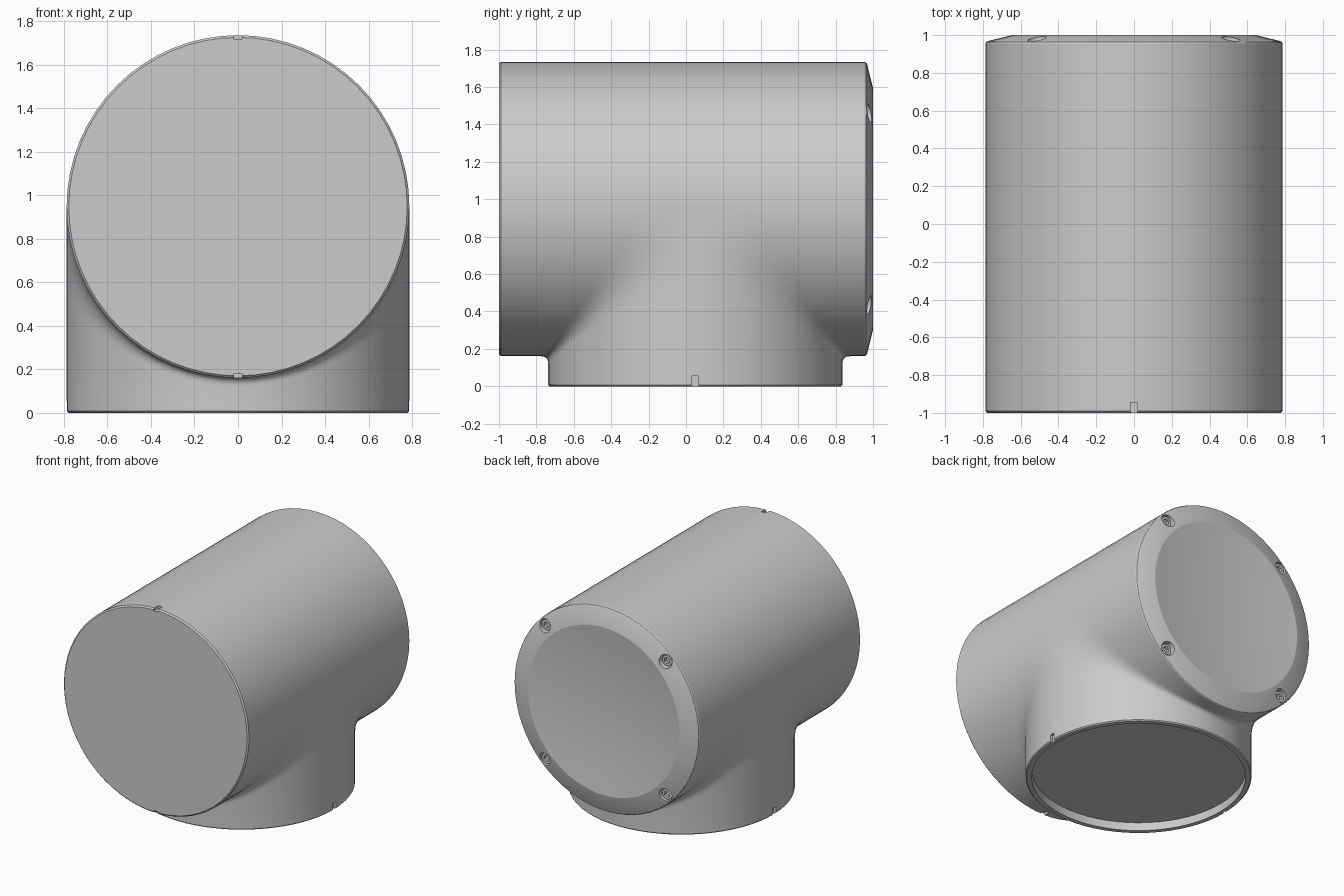
import bpy, bmesh
from math import sin, cos, pi, radians
from mathutils import Vector, Matrix

if "Cube" in bpy.data.objects:
    bpy.data.objects.remove(bpy.data.objects["Cube"])

R, ZC, Y0 = 0.787, 0.9475, 0.05      # tube radius, main axis height, branch centre
FRONT, BACK, FOOT = -0.99, 0.955, 0.008
N, M = 64, 8                         # sides around, steps in the fillet


def make_object(name, bm):
    mesh = bpy.data.meshes.new(name)
    bm.to_mesh(mesh)
    bm.free()
    ob = bpy.data.objects.new(name, mesh)
    bpy.context.collection.objects.link(ob)
    return ob


def skin(bm, rows, closed=False):
    """Quads between neighbouring rows of points."""
    vs = [[bm.verts.new(p) for p in row] for row in rows]
    pairs = list(zip(vs, vs[1:])) + ([(vs[-1], vs[0])] if closed else [])
    for a, b in pairs:
        for j in range(len(a) - 1):
            bm.faces.new((a[j], a[j + 1], b[j + 1], b[j]))
    return vs


def end_cap(bm, profile, place):
    """Revolve (radius, height) points and close the last ring."""
    rows = [[place(r * sin(2 * pi * k / N), r * cos(2 * pi * k / N), h)
             for r, h in profile] for k in range(N)]
    bm.faces.new([row[-1] for row in skin(bm, rows, True)])


def blend(t):
    """Fillet size: tight in the crotch, wide at the sides."""
    return 0.04 + 0.31 * (1 - cos(t)) ** 1.5


def fillet(t, s):
    c, d, x = R * cos(t), blend(t), R * sin(t)
    a = Vector((x, Y0 + s * (c + d), ZC - c))
    k = Vector((x, Y0 + s * c, ZC - c))
    b = Vector((x, Y0 + s * c, ZC - c - d))
    return [a * (1 - u) ** 2 + k * 2 * u * (1 - u) + b * u * u
            for u in (j / M for j in range(M + 1))]


bm = bmesh.new()
angles = [-pi / 2 + pi * i / (N // 2) for i in range(N // 2 + 1)]

# lower half of the main tube flowing into the branch
for s, y_end in ((-1, FRONT), (1, BACK)):
    skin(bm, [[(R * sin(t), y_end, ZC - R * cos(t))] + fillet(t, s) +
              [(R * sin(t), Y0 + s * R * cos(t), FOOT)] for t in angles])

# flat patch on each side between the fillets
for t in (-pi / 2, pi / 2):
    pts = fillet(t, -1) + fillet(t, 1)[-2::-1]
    bm.faces.new([bm.verts.new(p) for p in pts])

# upper half of the main tube
d = blend(pi / 2)
skin(bm, [[(R * sin(t), y, ZC + R * cos(t)) for y in (FRONT, Y0 - d, Y0 + d, BACK)]
          for t in angles])

# front face, sloped and dished back cover, recessed foot
end_cap(bm, [(R, FRONT), (0.777, -1)], lambda a, b, h: (a, h, ZC + b))
dish = [(r, 1 - 0.04 * (1 - (r / 0.645) ** 2)) for r in (0.52, 0.38, 0.24, 0.1)]
end_cap(bm, [(R, BACK), (0.783, 0.963), (0.772, 0.969), (0.645, 1)] + dish,
        lambda a, b, h: (a, h, ZC + b))
end_cap(bm, [(R, FOOT), (0.779, 0), (0.745, 0), (0.745, 0.062)],
        lambda a, b, h: (a, Y0 + b, h))

bmesh.ops.remove_doubles(bm, verts=bm.verts, dist=1e-4)
bmesh.ops.recalc_face_normals(bm, faces=bm.faces)
body = make_object("tee_body", bm)


def box(loc, size):
    bm = bmesh.new()
    bmesh.ops.create_cube(bm, size=1, matrix=Matrix.Translation(loc) @ Matrix.Diagonal((*size, 1)))
    return make_object("cutter", bm)


def rod(name, x, z, r, y1, y2, sides):
    bm = bmesh.new()
    bmesh.ops.create_cone(bm, cap_ends=True, segments=sides, radius1=r, radius2=r, depth=y2 - y1,
                          matrix=Matrix.Translation((x, (y1 + y2) / 2, z)) @ Matrix.Rotation(pi / 2, 4, 'X'))
    return make_object(name, bm)


def cut(target, cutter):
    cutter.hide_render = True
    mod = target.modifiers.new("cut", 'BOOLEAN')
    mod.operation, mod.solver, mod.object = 'DIFFERENCE', 'EXACT', cutter
    bpy.context.view_layer.objects.active = target
    bpy.ops.object.modifier_apply(modifier=mod.name)
    bpy.data.objects.remove(cutter)


parts = [body]
for s in (-1, 1):
    # alignment notches on the front rim and on the foot
    cut(body, box((0, -0.99, ZC + s * (R + 0.01)), (0.036, 0.09, 0.06)))
    cut(body, box((s * (R + 0.01), Y0, 0), (0.06, 0.036, 0.11)))
    # cover screws with hex sockets in round pockets
    for q in (-1, 1):
        x, z = s * 0.513, ZC + q * 0.513
        cut(body, rod("cutter", x, z, 0.05, 0.93, 1.1, 24))
        screw = rod("cover_screw", x, z, 0.041, 0.925, 0.962, 24)
        cut(screw, rod("cutter", x, z, 0.024, 0.94, 1.0, 6))
        parts.append(screw)

bpy.ops.object.select_all(action='DESELECT')
for ob in parts:
    ob.select_set(True)
bpy.context.view_layer.objects.active = body
bpy.ops.object.shade_smooth_by_angle(angle=radians(16))
